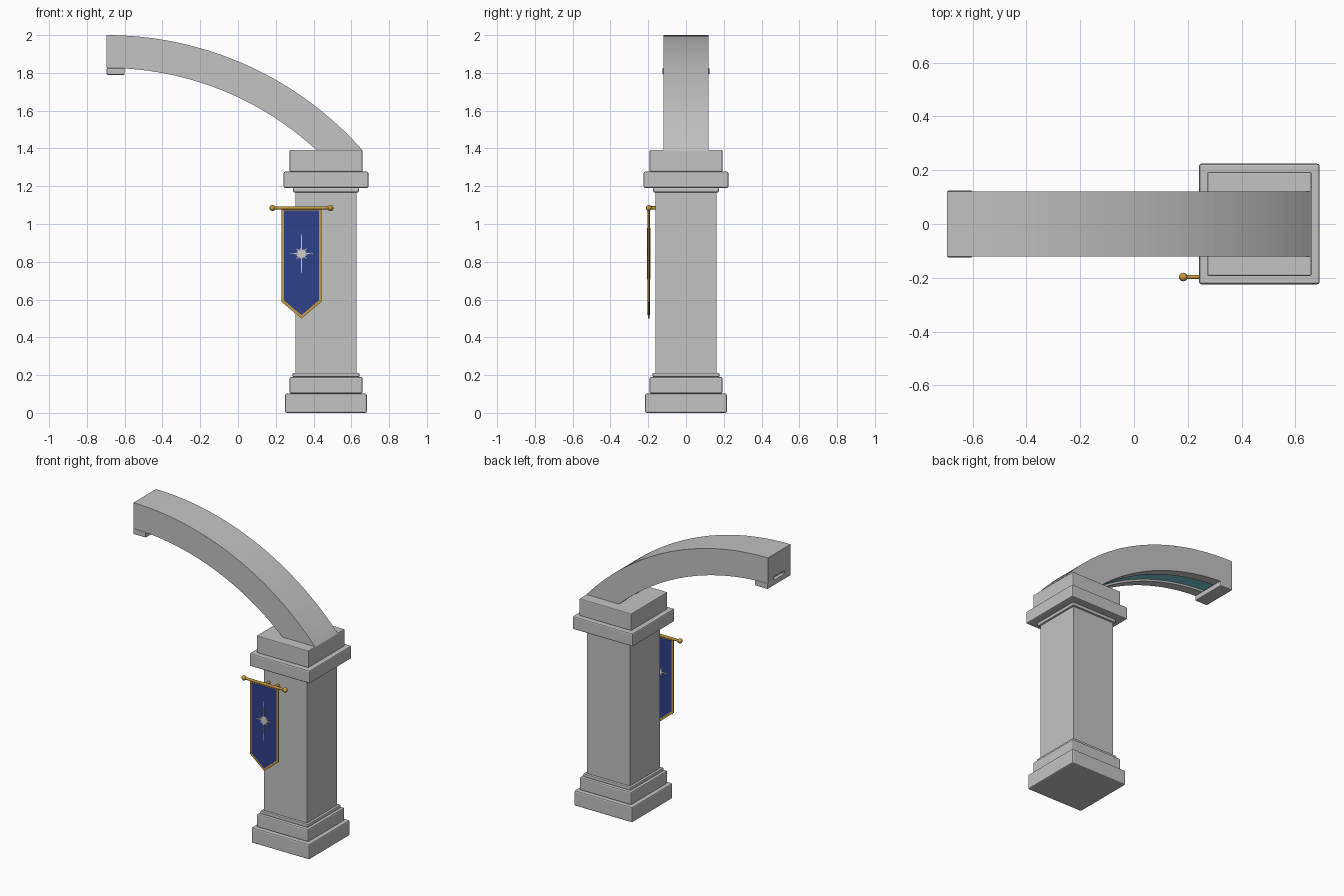
import bpy, bmesh, math
from mathutils import Vector

if "Cube" in bpy.data.objects:
    bpy.data.objects.remove(bpy.data.objects["Cube"])


def material(name, rgb):
    m = bpy.data.materials.new(name)
    m.diffuse_color = (*rgb, 1)
    m.use_nodes = True
    m.node_tree.nodes["Principled BSDF"].inputs["Base Color"].default_value = m.diffuse_color
    return m


STONE = material("grey stone", (0.55, 0.55, 0.55))
GOLD = material("gold", (0.56, 0.32, 0.05))
BLUE = material("royal blue", (0.028, 0.052, 0.25))
SILVER = material("silver", (0.62, 0.62, 0.60))
TEAL = material("teal", (0.18, 0.56, 0.64))


def finish(name, bm, mat, smooth=False):
    bmesh.ops.recalc_face_normals(bm, faces=bm.faces[:])
    for f in bm.faces:
        f.smooth = smooth
    me = bpy.data.meshes.new(name)
    bm.to_mesh(me)
    bm.free()
    me.materials.append(mat)
    ob = bpy.data.objects.new(name, me)
    bpy.context.collection.objects.link(ob)
    return ob


def box(name, x0, x1, y0, y1, z0, z1, mat=STONE, bevel=0.008):
    bm = bmesh.new()
    bmesh.ops.create_cube(bm, size=1)
    for v in bm.verts:
        v.co = Vector((x0 + (v.co.x + .5) * (x1 - x0),
                       y0 + (v.co.y + .5) * (y1 - y0),
                       z0 + (v.co.z + .5) * (z1 - z0)))
    if bevel:
        bmesh.ops.bevel(bm, geom=bm.edges[:], offset=bevel, segments=2,
                        profile=0.5, affect='EDGES')
    return finish(name, bm, mat)


def plate(name, outline, y, half, mat):
    """Outline in x and z, given thickness along y."""
    bm = bmesh.new()
    face = bm.faces.new([bm.verts.new((x, y - half, z)) for x, z in outline])
    ext = bmesh.ops.extrude_face_region(bm, geom=[face])
    bmesh.ops.translate(bm, vec=(0, 2 * half, 0),
                        verts=[g for g in ext["geom"] if isinstance(g, bmesh.types.BMVert)])
    return finish(name, bm, mat)


def rod(name, a, b, radius, mat, sides=12):
    a, b = Vector(a), Vector(b)
    bm = bmesh.new()
    bmesh.ops.create_cone(bm, cap_ends=True, segments=sides, radius1=radius,
                          radius2=radius, depth=(b - a).length)
    bmesh.ops.rotate(bm, verts=bm.verts[:],
                     matrix=Vector((0, 0, 1)).rotation_difference(b - a).to_matrix())
    bmesh.ops.translate(bm, verts=bm.verts[:], vec=(a + b) / 2)
    ob = finish(name, bm, mat, True)
    for f in ob.data.polygons:
        f.use_smooth = len(f.vertices) == 4
    return ob


def ball(name, loc, radius, mat):
    bm = bmesh.new()
    bmesh.ops.create_uvsphere(bm, u_segments=16, v_segments=10, radius=radius)
    bmesh.ops.translate(bm, verts=bm.verts[:], vec=loc)
    return finish(name, bm, mat, True)


# Square pillar, stacked from the floor: name, half width, bottom, top, bevel
CX = 0.466
for name, h, z0, z1, bev in (
        ("plinth", 0.216, 0.0, 0.103, 0.008),
        ("base_block", 0.193, 0.103, 0.19, 0.008),
        ("base_trim", 0.177, 0.19, 0.212, 0.006),
        ("shaft", 0.161, 0.205, 1.18, 0.002),
        ("neck_trim", 0.174, 1.168, 1.192, 0.006),
        ("capital", 0.224, 1.19, 1.277, 0.008),
        ("impost_block", 0.193, 1.277, 1.392, 0.005)):
    box(name, CX - h, CX + h, -h, h, z0, z1, bevel=bev)

# Half arch: cross-section of (y, radius) swept about the arch centre
AX, AZ, SPRING = -0.695, 0.191, 1.391


def sweep(name, section, mat, steps=32, start=0.0):
    bm = bmesh.new()
    rings = []
    for i in range(steps + 1):
        ring = []
        for y, r in section:
            end = math.acos((SPRING - AZ) / r)
            t = start + (end - start) * i / steps
            ring.append(bm.verts.new((AX + r * math.sin(t), y, AZ + r * math.cos(t))))
        rings.append(ring)
    n = len(section)
    for a, b in zip(rings, rings[1:]):
        for k in range(n):
            bm.faces.new((a[k], a[(k + 1) % n], b[(k + 1) % n], b[k]))
    bm.faces.new(rings[0])
    bm.faces.new(rings[-1])
    return finish(name, bm, mat)


R_OUT, R_IN, R_SLOT, W, S = 1.809, 1.635, 1.657, 0.12, 0.055
sweep("arch", [(-W, R_OUT), (W, R_OUT), (W, R_IN), (S, R_IN),
               (S, R_SLOT), (-S, R_SLOT), (-S, R_IN), (-W, R_IN)], STONE)
# Coloured strip set in the groove under the arch
sweep("groove_strip", [(-S, R_SLOT), (S, R_SLOT), (S, R_SLOT - 0.008),
                       (-S, R_SLOT - 0.008)], TEAL, start=0.004)
# Cap plate under the free end
box("end_plate", AX, -0.6, -0.124, 0.124, 1.79, 1.826, bevel=0.005)

# Banner rod with finials and wall brackets
BX, BY, BZ = 0.336, -0.197, 1.085
rod("banner_rod", (0.183, BY, BZ), (0.489, BY, BZ), 0.008, GOLD)
for x in (0.183, 0.489):
    ball("rod_finial", (x, BY, BZ), 0.016, GOLD)
for x in (0.345, 0.415):
    rod("rod_bracket", (x, BY, BZ), (x, -0.155, BZ), 0.009, GOLD)


# Pointed banner: gold border with a blue field showing on both sides
def pennant(w, top, side, tip):
    return [(BX - w, top), (BX - w, side), (BX, tip), (BX + w, side), (BX + w, top)]


plate("banner_border", pennant(0.106, 1.085, 0.588, 0.5), BY, 0.004, GOLD)
plate("banner_field", pennant(0.093, 1.072, 0.596, 0.518), BY, 0.006, BLUE)

# Star emblem: long upright, shorter sideways, small diagonal rays
points = []
for k in range(32):
    if k % 2:
        r = 0.021
    elif k % 16 == 0:
        r = 0.136
    elif k % 8 == 0:
        r = 0.068
    elif k % 4 == 0:
        r = 0.043
    else:
        r = 0.029
    t = 2 * math.pi * k / 32
    points.append((BX + r * math.sin(t), 0.843 + r * math.cos(t)))
plate("banner_star", points, BY, 0.009, SILVER)
